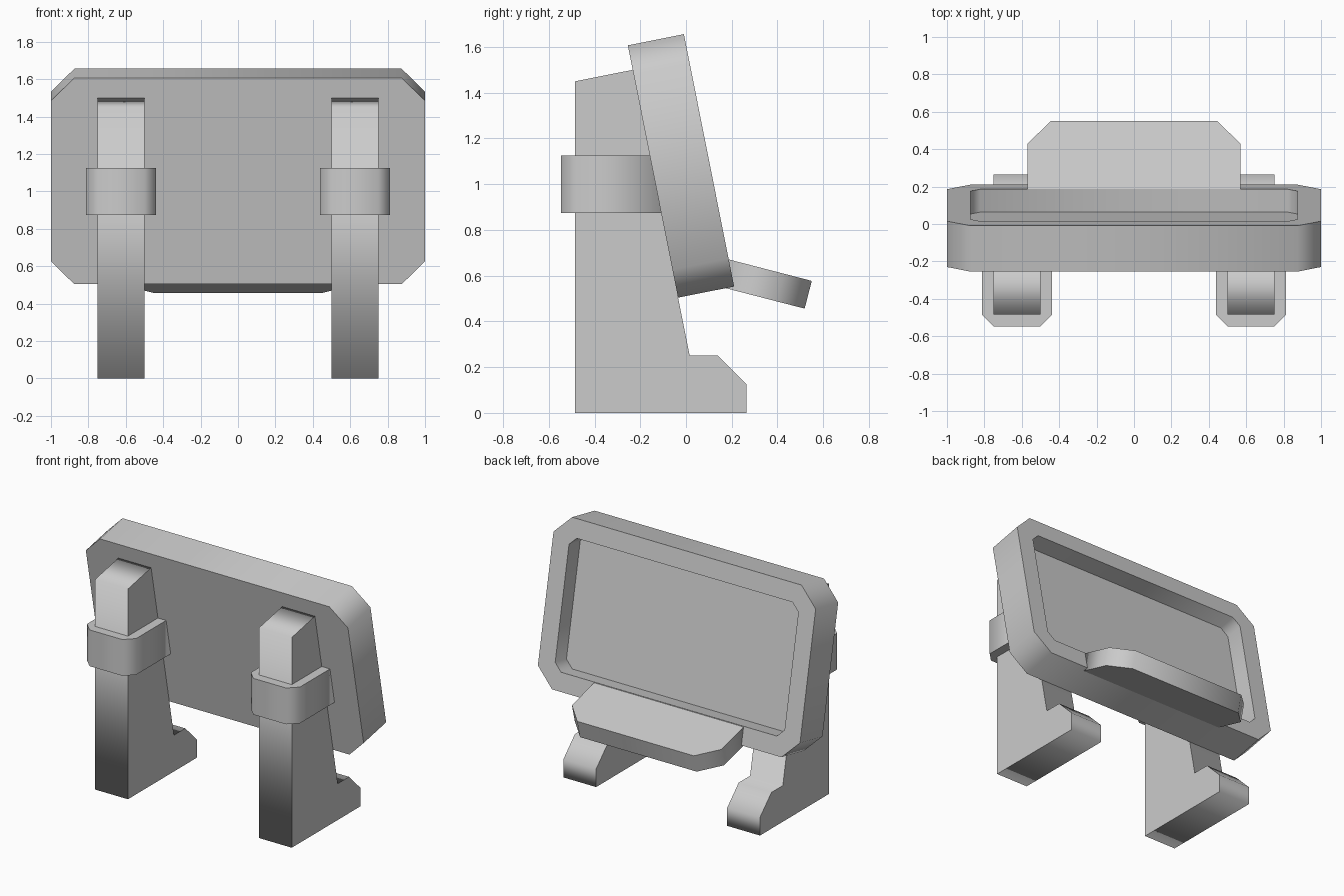
import bpy, bmesh
from math import radians

if "Cube" in bpy.data.objects:
    bpy.data.objects.remove(bpy.data.objects["Cube"])


def loft(name, rings, flat_bands=(), location=(0, 0, 0), tilt=0, mirror=False):
    """Join matching rings of points; smooth bands between them, flat end caps."""
    bm = bmesh.new()
    loops = [[bm.verts.new(p) for p in ring] for ring in rings]
    n = len(loops[0])
    bm.faces.new(loops[0])
    bm.faces.new(loops[-1])
    for band, (a, b) in enumerate(zip(loops, loops[1:])):
        for i in range(n):
            j = (i + 1) % n
            face = bm.faces.new((a[i], a[j], b[j], b[i]))
            face.smooth = band not in flat_bands
    bmesh.ops.recalc_face_normals(bm, faces=bm.faces)
    mesh = bpy.data.meshes.new(name)
    bm.to_mesh(mesh)
    bm.free()
    obj = bpy.data.objects.new(name, mesh)
    obj.location = location
    obj.rotation_euler.x = radians(tilt)
    bpy.context.collection.objects.link(obj)
    if mirror:
        obj.modifiers.new("Mirror", 'MIRROR')
    return obj


def octagon(hx, hy, c, z):
    """Rectangle with cut corners at height z."""
    return [(hx, hy - c, z), (hx - c, hy, z), (c - hx, hy, z), (-hx, hy - c, z),
            (-hx, c - hy, z), (c - hx, -hy, z), (hx - c, -hy, z), (hx, c - hy, z)]


# Tilted screen panel with a recessed face inside an even border
loft("panel",
     [octagon(1.0, 0.5625, 0.125, 0.125),
      octagon(1.0, 0.5625, 0.125, -0.125),
      octagon(0.875, 0.4375, 0.052, -0.125),
      octagon(0.875, 0.4375, 0.052, 0.0)],
     flat_bands=(1,), location=(0, -0.022, 1.08), tilt=90 + 11.25)

# Sloping tray along the lower border, front corners cut
tray = [(-0.57, 0), (0.57, 0), (0.57, 0.25), (0.445, 0.375),
        (-0.445, 0.375), (-0.57, 0.25)]
loft("tray", [[(x, y, z) for x, y in tray] for z in (-0.125, 0)],
     location=(0, 0.187, 0.671), tilt=-14.5)

# Pair of legs with forward feet, leaning edge against the panel
leg = [(-0.485, 0), (0.265, 0), (0.265, 0.125), (0.14, 0.25),
       (0.016, 0.25), (-0.233, 1.5), (-0.485, 1.45)]
loft("legs", [[(x, y, z) for y, z in leg] for x in (0.5, 0.75)], mirror=True)

# Brackets wrapping the legs and running into the panel back
bracket = [(0.4375, -0.1), (0.4375, -0.485), (0.5, -0.547),
           (0.75, -0.547), (0.8125, -0.485), (0.8125, -0.1)]
loft("brackets", [[(x, y, z) for x, y in bracket] for z in (0.875, 1.125)],
     mirror=True)
